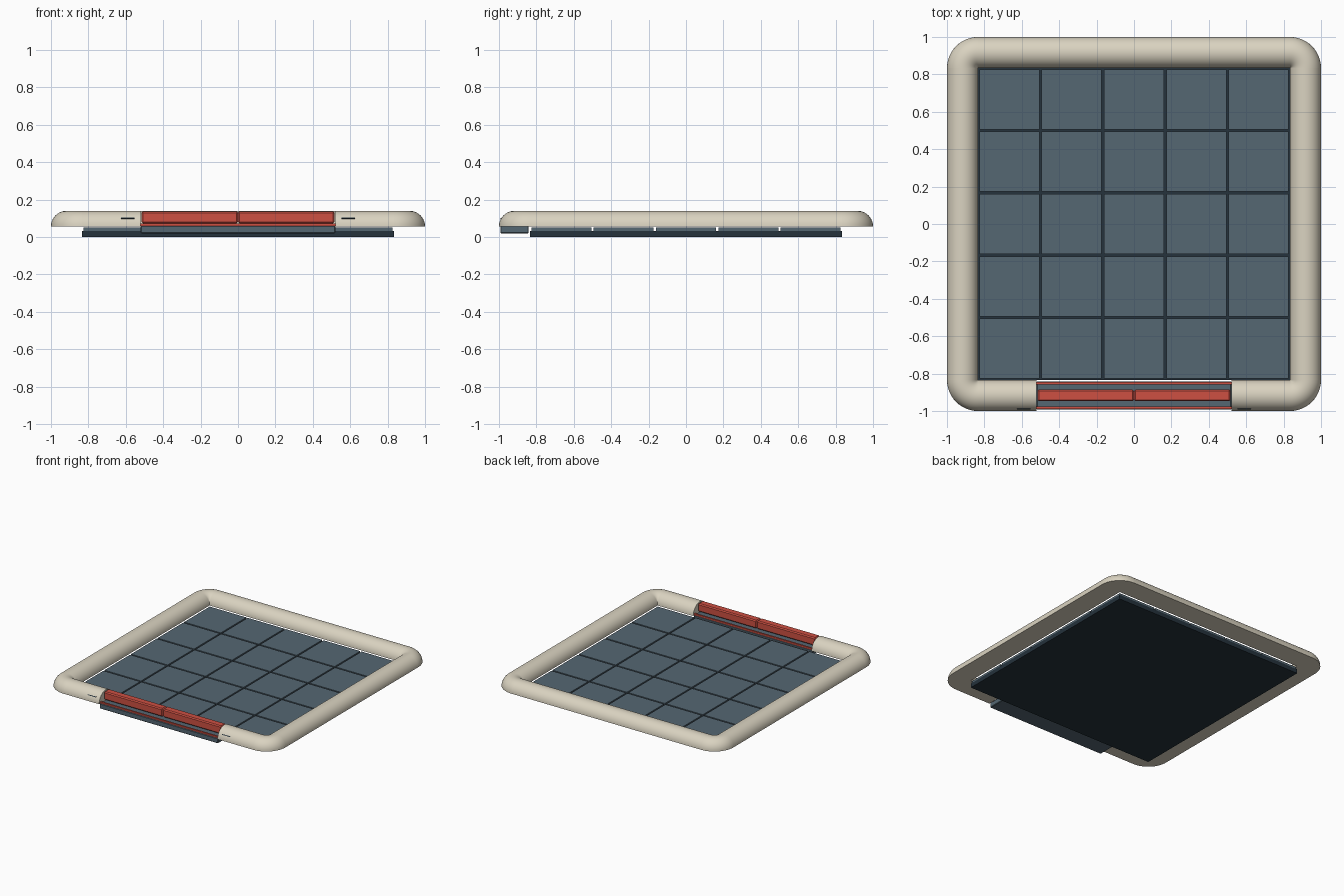
import bpy, bmesh, math
from mathutils import Matrix, Vector

cube = bpy.data.objects.get("Cube")
if cube:
    bpy.data.objects.remove(cube, do_unlink=True)


def material(name, rgb):
    m = bpy.data.materials.new(name)
    m.use_nodes = True
    m.diffuse_color = (*rgb, 1)
    m.node_tree.nodes["Principled BSDF"].inputs["Base Color"].default_value = (*rgb, 1)
    return m


CREAM = material("cream", (0.70, 0.65, 0.53))
SLATE = material("slate", (0.09, 0.135, 0.17))
DARK = material("dark_slate", (0.018, 0.032, 0.045))
RED = material("red", (0.61, 0.08, 0.055))

INNER = 5 / 6              # half width of the floor
R = (1 - INNER) / 2        # tube radius
MID = INNER + R            # tube centre line
RIM_Z = 0.057              # underside of the rim
STEP = INNER * 2 / 5       # tile pitch
GATE = 0.52                # half width of the entrance
ARC = 20


def finish(name, bm, mat, smooth=False):
    bmesh.ops.recalc_face_normals(bm, faces=bm.faces)
    mesh = bpy.data.meshes.new(name)
    bm.to_mesh(mesh)
    bm.free()
    mesh.materials.append(mat)
    ob = bpy.data.objects.new(name, mesh)
    bpy.context.collection.objects.link(ob)
    if smooth:
        bpy.ops.object.select_all(action="DESELECT")
        ob.select_set(True)
        bpy.context.view_layer.objects.active = ob
        bpy.ops.object.shade_smooth_by_angle(angle=math.radians(35))
    return ob


def box(name, lo, hi, mat, bevel=0.0):
    bm = bmesh.new()
    lo, hi = Vector(lo), Vector(hi)
    bmesh.ops.create_cube(bm, size=1, matrix=Matrix.Translation((lo + hi) / 2)
                          @ Matrix.Diagonal((*(hi - lo), 1)))
    if bevel:
        bmesh.ops.bevel(bm, geom=bm.edges[:], offset=bevel, segments=1, affect="EDGES")
    return finish(name, bm, mat)


def half_round(bm, x, y):
    # half circle standing on the underside of the rim, in the plane x = const
    verts = [bm.verts.new((x, y + R * math.cos(math.pi * i / ARC),
                           RIM_Z + R * math.sin(math.pi * i / ARC))) for i in range(ARC + 1)]
    return bm.faces.new(verts)


def rim_piece(name, x0, x1, turn):
    bm = bmesh.new()
    face = half_round(bm, x0, -MID)
    out = bmesh.ops.extrude_face_region(bm, geom=[face], use_keep_orig=True)
    moved = [v for v in out["geom"] if isinstance(v, bmesh.types.BMVert)]
    bmesh.ops.translate(bm, verts=moved, vec=(x1 - x0, 0, 0))
    bm.transform(Matrix.Rotation(turn, 4, "Z"))
    finish(name, bm, CREAM, True)


def rim_corner(name, turn):
    bm = bmesh.new()
    face = half_round(bm, INNER, -MID)
    bmesh.ops.spin(bm, geom=[face] + face.edges[:] + face.verts[:],
                   cent=(INNER, -INNER, 0), axis=(0, 0, 1),
                   angle=math.pi / 2, steps=16)
    bmesh.ops.remove_doubles(bm, verts=bm.verts[:], dist=0.0001)
    bm.transform(Matrix.Rotation(turn, 4, "Z"))
    finish(name, bm, CREAM, True)


# Floor: dark base with separate raised tiles
box("floor_base", (-INNER, -INNER, 0), (INNER, INNER, 0.033), DARK)
GAP = 0.006
for i in range(5):
    for j in range(5):
        x, y = -INNER + i * STEP, -INNER + j * STEP
        box(f"floor_tile_{i}_{j}", (x + GAP, y + GAP, 0.032),
            (x + STEP - GAP, y + STEP - GAP, 0.052), SLATE)

# Rounded rim: corners, three full sides, and the split front side
for k, corner in enumerate(("front_left", "back_left", "back_right", "front_right")):
    rim_corner(f"rim_corner_{corner}", k * math.pi / 2)
for k, side in enumerate(("left", "back", "right"), 1):
    for i in range(5):
        x = -INNER + i * STEP
        rim_piece(f"rim_{side}_{i}", x, x + STEP, k * math.pi / 2)
for s, side in ((1, "left"), (-1, "right")):
    rim_piece(f"rim_front_{side}", s * 0.66, s * INNER, 0)
    rim_piece(f"gate_post_{side}", s * GATE, s * 0.66, 0)
    # thin dark slot lying on the front curve of the post
    tilt = math.radians(31)
    slot = box(f"post_slot_{side}", (-0.036, -0.003, -0.003), (0.036, 0.003, 0.003), DARK)
    slot.location = (s * 0.59, -MID - R * math.cos(tilt), RIM_Z + R * math.sin(tilt))
    slot.rotation_euler.x = -tilt

# Entrance: sill, two thin rails and a two-part bar
box("gate_sill", (-GATE, -0.993, 0.02), (GATE, -0.842, 0.06), SLATE, 0.004)
for s, side in ((1, "back"), (-1, "front")):
    y = -MID + s * 0.065
    box(f"gate_rail_{side}", (-GATE, y - 0.007, 0.058), (GATE, y + 0.007, 0.072), RED)
for s, side in ((1, "left"), (-1, "right")):
    x0, x1 = sorted((0, s * (GATE - 0.003)))
    box(f"gate_bar_{side}", (x0, -MID - 0.031, 0.074), (x1, -MID + 0.031, 0.138), RED, 0.008)
